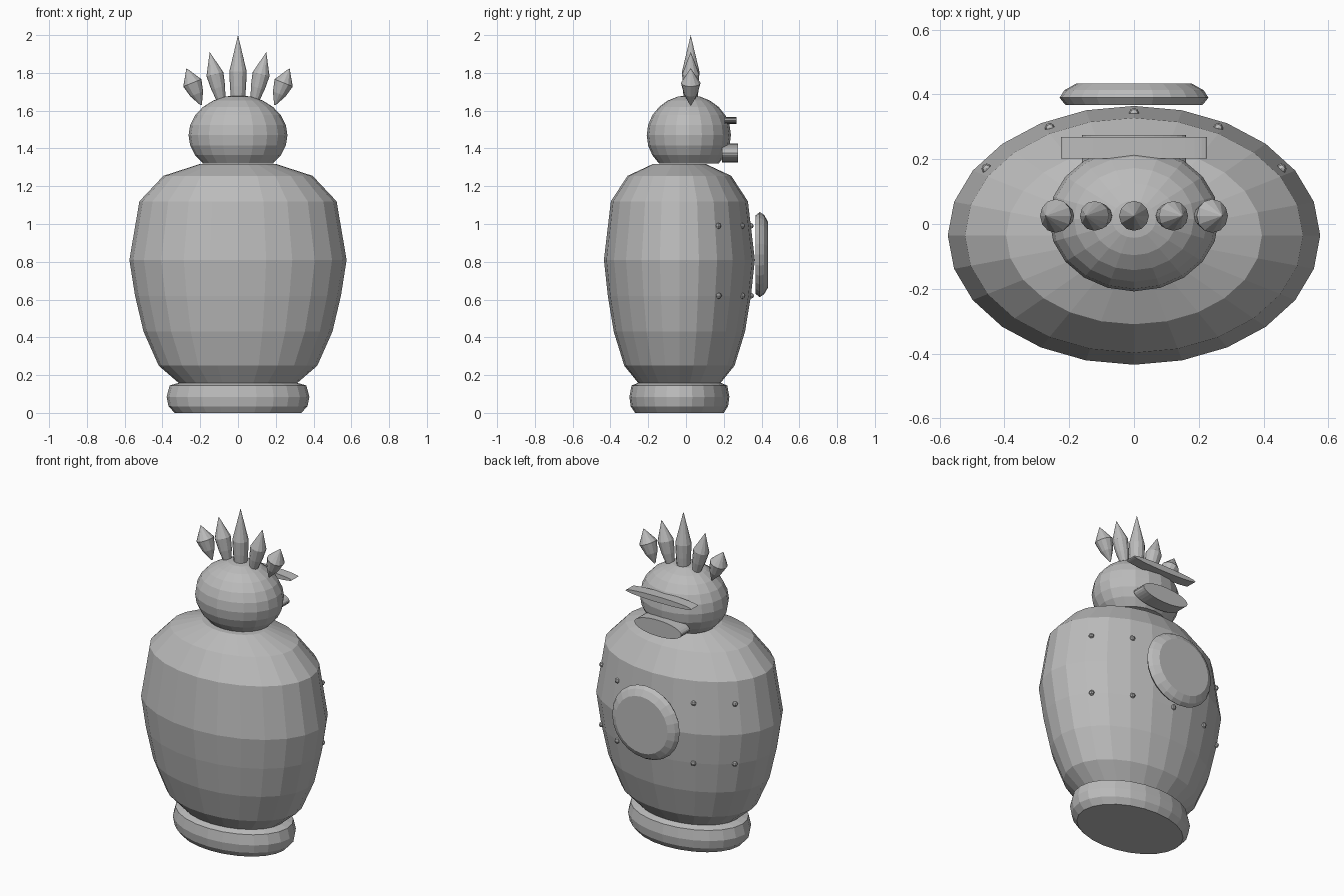
import bpy, bmesh, math
from mathutils import Vector, Matrix

cube = bpy.data.objects.get("Cube")
if cube:
    bpy.data.objects.remove(cube, do_unlink=True)

grey = bpy.data.materials.new("plain_grey")
grey.use_nodes = True
COLOUR = (0.5, 0.5, 0.5, 1)
grey.diffuse_color = COLOUR
grey.node_tree.nodes["Principled BSDF"].inputs["Base Color"].default_value = COLOUR


def lathe(name, profile, segs, matrix):
    """Spin (radius, height) pairs around local z, cap both ends, then place with matrix."""
    bm = bmesh.new()
    rings = []
    for r, h in profile:
        if r == 0:
            rings.append([bm.verts.new((0, 0, h))] * segs)
        else:
            angles = [2 * math.pi * i / segs for i in range(segs)]
            rings.append([bm.verts.new((r * math.cos(a), r * math.sin(a), h)) for a in angles])
    for low, high in zip(rings, rings[1:]):
        for i in range(segs):
            j = (i + 1) % segs
            corners = list(dict.fromkeys((low[i], low[j], high[j], high[i])))
            bm.faces.new(corners)
    for ring, (r, h) in zip((rings[0], rings[-1]), (profile[0], profile[-1])):
        if r > 0:
            bm.faces.new(ring)
    bm.transform(matrix)
    bmesh.ops.recalc_face_normals(bm, faces=bm.faces)
    mesh = bpy.data.meshes.new(name)
    bm.to_mesh(mesh)
    bm.free()
    mesh.materials.append(grey)
    obj = bpy.data.objects.new(name, mesh)
    bpy.context.collection.objects.link(obj)
    return obj


def place(x, y, z, sx=1, sy=1, sz=1):
    return Matrix.Translation((x, y, z)) @ Matrix.Diagonal((sx, sy, sz, 1))


def facing_back(x, y, z, sx=1, sz=1):
    # local z points along +y
    return place(x, y, z, sx, 1, sz) @ Matrix.Rotation(-math.pi / 2, 4, 'X')


BODY_Y, FLAT = -0.035, 0.695

# Barrel body and base ring
body_profile = [(0.31, 0.155), (0.42, 0.25), (0.5, 0.43), (0.545, 0.62), (0.575, 0.81),
                (0.522, 1.12), (0.395, 1.255), (0.2, 1.318)]
lathe("body", body_profile, 24, place(0, BODY_Y, 0, 1, FLAT))
lathe("base_ring", [(0.335, 0), (0.368, 0.035), (0.378, 0.085), (0.362, 0.145), (0.31, 0.16)],
      24, place(0, BODY_Y, 0, 1, 0.7))

# Head: ball with its underside cut off
head_profile = [(math.cos(math.radians(a)), math.sin(math.radians(a))) for a in range(-45, 90, 15)]
lathe("head", head_profile + [(0, 1)], 20, place(0, 0.015, 1.47, 0.262, 0.223, 0.212))

# Crest spikes: base x, base z, tip x, tip z, base radius, widest radius, widest position
spikes = {"centre": (0, 1.65, 0, 2.0, 0.036, 0.046, 0.45),
          "inner": (0.088, 1.65, 0.15, 1.91, 0.022, 0.046, 0.55),
          "outer": (0.195, 1.63, 0.273, 1.825, 0.004, 0.052, 0.6)}
for label, (bx, bz, tx, tz, r0, r1, t) in spikes.items():
    for side, s in (("left", 1), ("right", -1)):
        if label == "centre" and s < 0:
            continue
        axis = Vector((s * (tx - bx), 0, tz - bz))
        length = axis.length
        turn = axis.to_track_quat('Z', 'Y').to_matrix().to_4x4()
        profile = [(r0, 0), ((r0 + 2 * r1) / 3, length * t * 0.5), (r1, length * t), (0, length)]
        lathe(f"crest_spike_{label}_{side}", profile, 12,
              Matrix.Translation((s * bx, 0.025, bz)) @ turn)

# Brow and mouth: thin elliptical slabs
lathe("brow", [(1, 0), (1, 0.065)], 32, facing_back(0, 0.203, 1.548, 0.225, 0.018))
lathe("mouth", [(1, 0), (1, 0.085)], 32, facing_back(0, 0.19, 1.375, 0.16, 0.05))

# Round belly plate
lathe("belly_plate", [(0.212, 0), (0.23, 0.022), (0.215, 0.045), (0.178, 0.066)], 24,
      facing_back(0, 0.368, 0.838, 1, 0.98))

# Two rows of rivets on the body surface
for row, z, radius in (("lower", 0.62, 0.545), ("upper", 0.99, 0.543)):
    for n, x in enumerate((-0.455, -0.26, 0, 0.26, 0.455)):
        y = BODY_Y + FLAT * math.sqrt(radius ** 2 - x ** 2)
        ball = [(0, -1), (0.7, -0.7), (1, 0), (0.7, 0.7), (0, 1)]
        lathe(f"rivet_{row}_{n + 1}", ball, 8, place(x, y, z, 0.016, 0.016, 0.016))
